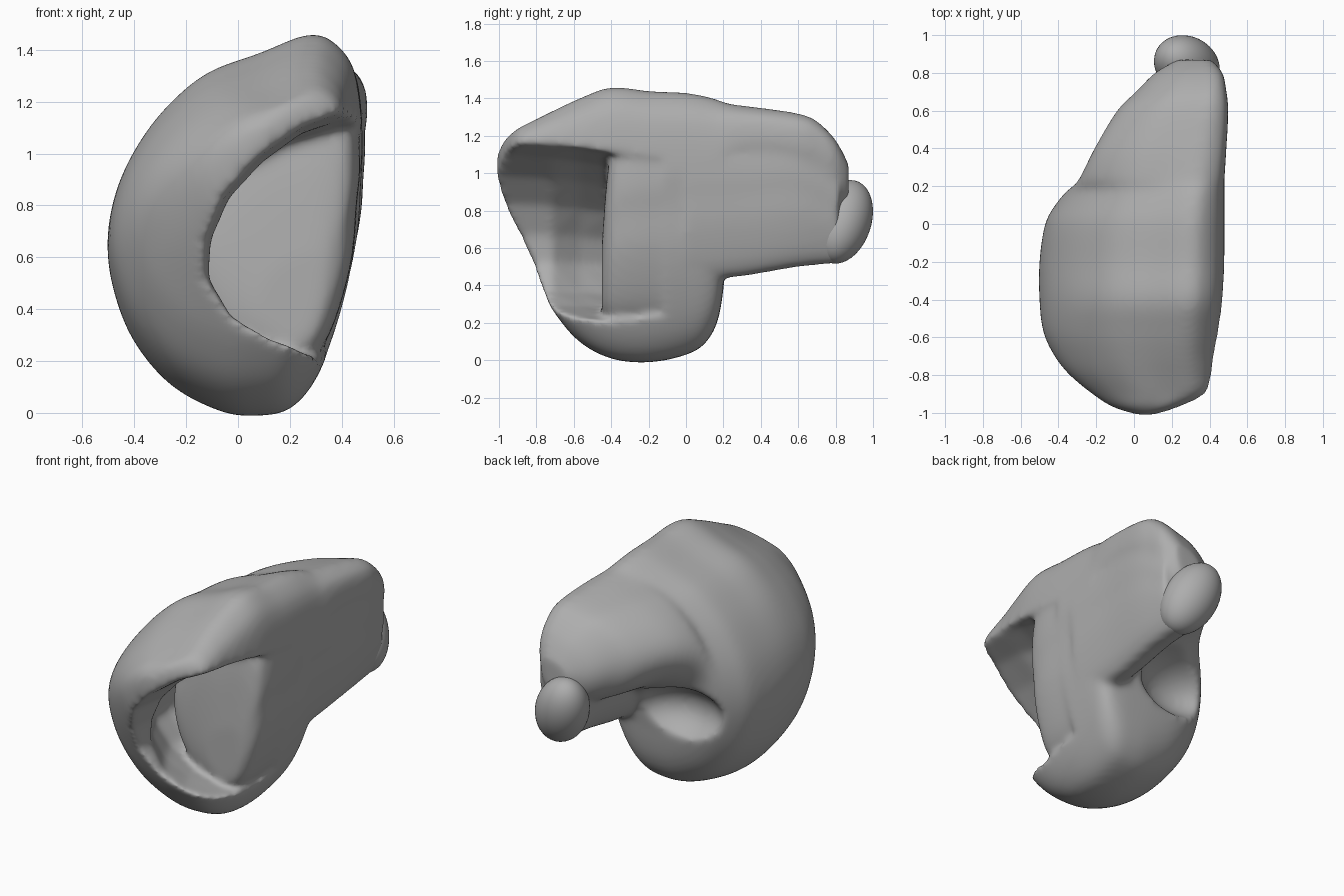
import bpy
import bmesh
from mathutils import Vector

default_cube = bpy.data.objects.get("Cube")
if default_cube:
    bpy.data.objects.remove(default_cube, do_unlink=True)

# One plain grey clay colour for everything
clay = bpy.data.materials.new("grey_clay")
clay.use_nodes = True
grey = (0.42, 0.42, 0.42, 1)
clay.diffuse_color = grey
clay.node_tree.nodes["Principled BSDF"].inputs["Base Color"].default_value = grey


def make_object(name, bm):
    """Turn a bmesh into a linked, smooth-shaded object."""
    bmesh.ops.recalc_face_normals(bm, faces=bm.faces)
    for face in bm.faces:
        face.smooth = True
    mesh = bpy.data.meshes.new(name)
    bm.to_mesh(mesh)
    bm.free()
    mesh.materials.append(clay)
    obj = bpy.data.objects.new(name, mesh)
    bpy.context.collection.objects.link(obj)
    return obj


def refine(points, closed, steps=4):
    """Run a smooth spline through the points and sample it finely."""
    count = len(points)
    vectors = [Vector(point) for point in points]

    def pick(i):
        return vectors[i % count] if closed else vectors[max(0, min(i, count - 1))]

    result = []
    for i in range(count if closed else count - 1):
        before, start, end, after = (pick(i + k) for k in (-1, 0, 1, 2))
        for step in range(steps):
            t = step / steps
            result.append(start + (end - before) * (t / 2)
                          + (before * 2 - start * 5 + end * 4 - after) * (t * t / 2)
                          + (start * 3 - before - end * 3 + after) * (t ** 3 / 2))
    return result if closed else result + [vectors[-1]]


def loft(name, rings):
    """Skin a list of equally long point rings and cap both ends."""
    bm = bmesh.new()
    loops = [[bm.verts.new(point) for point in ring] for ring in rings]
    for first, second in zip(loops, loops[1:]):
        for i in range(len(first)):
            j = (i + 1) % len(first)
            bm.faces.new((first[i], first[j], second[j], second[i]))
    bm.faces.new(loops[0])
    bm.faces.new(loops[-1])
    bmesh.ops.triangulate(bm, faces=bm.faces)
    return make_object(name, bm)


def loft_outline(name, sections):
    """Loft the leaning D outline through sections of y, x range, z range."""
    profile = refine(outline, True)
    return loft(name, [
        [(x0 + u * (x1 - x0), y, z0 + v * (z1 - z0)) for u, v in profile]
        for y, x0, x1, z0, z1 in refine(sections, False)])


def ellipsoid(name, centre, radii, axis=(0, 0, 1)):
    bm = bmesh.new()
    bmesh.ops.create_uvsphere(bm, u_segments=40, v_segments=24, radius=1)
    bmesh.ops.scale(bm, vec=radii, verts=bm.verts)
    turn = Vector((0, 0, 1)).rotation_difference(Vector(axis))
    bmesh.ops.rotate(bm, matrix=turn.to_matrix(), verts=bm.verts)
    bmesh.ops.translate(bm, vec=centre, verts=bm.verts)
    return make_object(name, bm)


def add_boolean(obj, other, operation):
    modifier = obj.modifiers.new(other.name, "BOOLEAN")
    modifier.object = other
    modifier.operation = operation
    modifier.solver = "EXACT"
    other.hide_render = True


# Leaning D outline, as fractions of a section's width and height
outline = [(.8, 1), (.6, .95), (.4, .9), (.25, .82), (.13, .72), (.04, .6),
           (0, .47), (.02, .34), (.1, .2), (.25, .08), (.45, .01), (.6, 0),
           (.72, .02), (.82, .1), (.9, .24), (.96, .41), (.98, .58),
           (1, .72), (.98, .89), (.91, .97)]

# Main folded mass, from front to back
body = loft_outline("folded_body", [
    (-1.01, .02, .1, .98, 1.1),
    (-.97, -.11, .24, .77, 1.18),
    (-.9, -.22, .39, .6, 1.24),
    (-.8, -.34, .42, .42, 1.29),
    (-.7, -.42, .43, .25, 1.34),
    (-.57, -.48, .45, .1, 1.4),
    (-.4, -.5, .47, .01, 1.46),
    (-.2, -.5, .48, -.01, 1.44),
    (0, -.47, .48, .03, 1.43),
    (.11, -.41, .48, .1, 1.41),
    (.18, -.35, .48, .25, 1.39),
    (.24, -.29, .48, .6, 1.37),
    (.4, -.21, .49, .75, 1.35),
    (.6, -.09, .5, .75, 1.32),
    (.7, .01, .49, .74, 1.28),
    (.8, .11, .47, .77, 1.18),
    (.87, .23, .41, .86, 1.05),
])

# Stem along the lower back edge, flush with the flat side
stem = loft_outline("stem_form", [
    (0, .15, .48, .42, 1.2),
    (.3, .14, .48, .45, 1.2),
    (.6, .15, .49, .5, 1.2),
    (.82, .17, .46, .52, 1),
])

# Rounded tongue that fills the back of the hollow
tongue = loft_outline("tongue_form", [
    (-.45, .08, .33, .27, .62),
    (-.42, -.1, .41, .22, 1),
    (-.37, -.19, .45, .19, 1.18),
    (-.25, -.23, .47, .18, 1.24),
    (-.02, -.23, .47, .18, 1.25),
])

# Hollow behind the curled front rim, open to the front and the flat side
rim = [(.8, 1.17), (.42, 1.15), (.25, 1.08), (.1, .97), (-.03, .83),
       (-.1, .67), (-.11, .52), (-.02, .37), (.12, .29), (.3, .23), (.8, .2)]
middle = Vector((.5, .68))


def hollow_ring(y, stretch_x, stretch_z, drop=0):
    return [(middle.x + (x - middle.x) * stretch_x, y,
             middle.y + (z - middle.y) * stretch_z - drop) for x, z in rim]


hollow = loft("hollow_cutter", [
    hollow_ring(-1.2, 1.08, 1.1),
    hollow_ring(-.85, 1.03, 1.03),
    hollow_ring(-.72, 1, 1),
    hollow_ring(-.57, 1.18, .98, .01),
    hollow_ring(-.4, 1.33, .96, .03),
    hollow_ring(-.25, 1.33, .94, .03),
    hollow_ring(-.12, 1.24, .9, .03),
])

# Dent under the back lobe, between the stem and the outer wall
dent = ellipsoid("dent_cutter", (-.15, .36, .58), (.32, .29, .2))

add_boolean(body, hollow, "DIFFERENCE")
add_boolean(body, dent, "DIFFERENCE")
add_boolean(body, tongue, "UNION")
add_boolean(body, stem, "UNION")

# Melt the forms together like soft clay
melt = body.modifiers.new("melt", "REMESH")
melt.mode = "VOXEL"
melt.voxel_size = .017
melt.use_smooth_shade = True
soften = body.modifiers.new("soften", "SMOOTH")
soften.factor = .5
soften.iterations = 16

# Bake the soft form, then discard the helper shapes
depsgraph = bpy.context.evaluated_depsgraph_get()
baked = bpy.data.meshes.new_from_object(body.evaluated_get(depsgraph))
body.modifiers.clear()
body.data = baked
for helper in (hollow, dent, tongue, stem):
    bpy.data.objects.remove(helper, do_unlink=True)
baked.materials.clear()
baked.materials.append(clay)
for polygon in baked.polygons:
    polygon.material_index = 0
    polygon.use_smooth = True

# Tilted rounded knob at the back end of the stem
ellipsoid("back_knob", (.28, .84, .74), (.16, .15, .24), (-.16, .12, .36))
